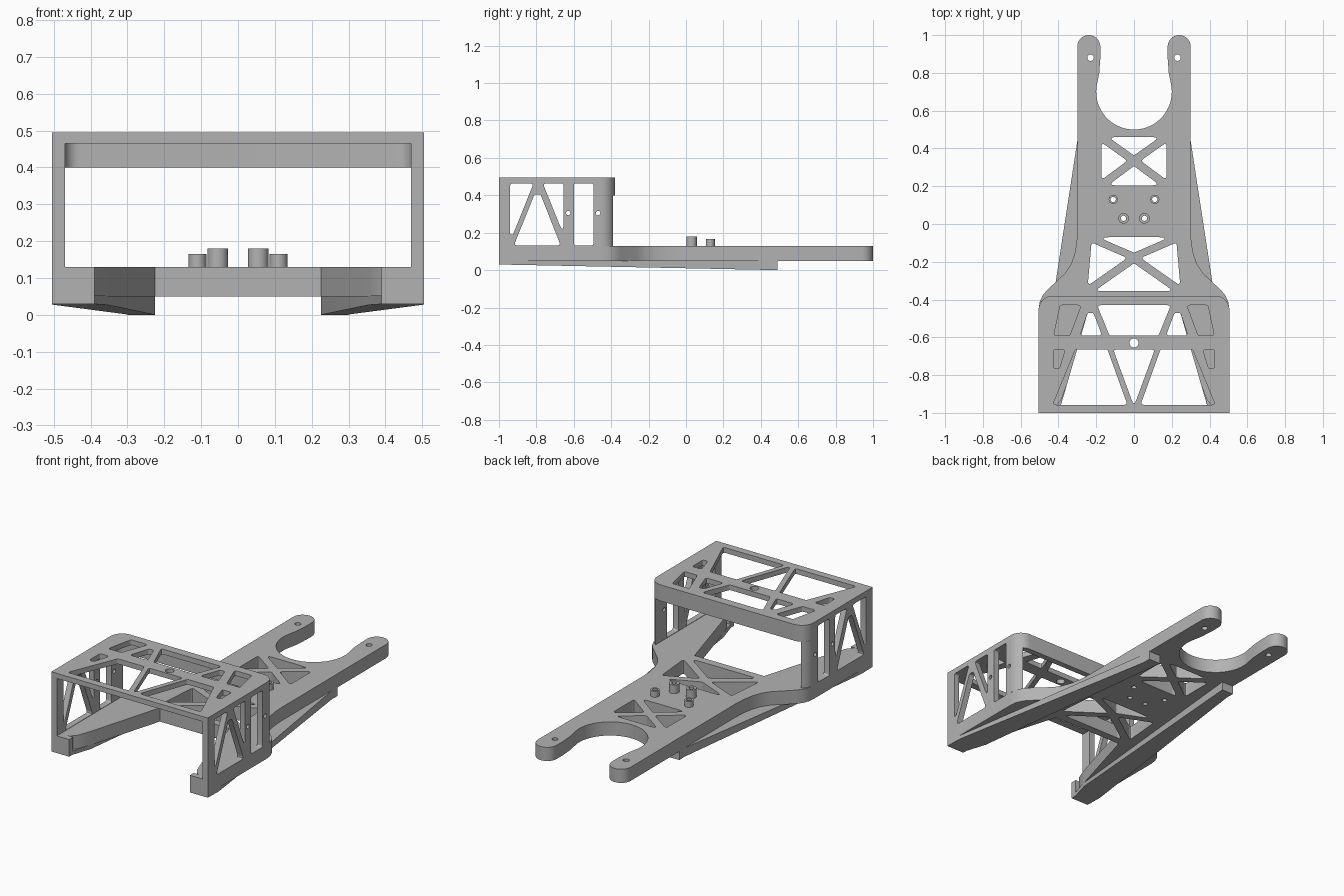
import bpy, bmesh, math
from mathutils import Matrix, Vector

if "Cube" in bpy.data.objects:
    bpy.data.objects.remove(bpy.data.objects["Cube"], do_unlink=True)

grey = bpy.data.materials.new("matte grey")
grey.use_nodes = True
grey.diffuse_color = (0.45, 0.45, 0.45, 1)
grey.node_tree.nodes["Principled BSDF"].inputs["Base Color"].default_value = grey.diffuse_color


def arc(cx, cy, r, a0, a1, n=12):
    return [(cx + r * math.cos(math.radians(a0 + (a1 - a0) * i / n)),
             cy + r * math.sin(math.radians(a0 + (a1 - a0) * i / n))) for i in range(n + 1)]


def circle(cx, cy, r):
    return arc(cx, cy, r, 0, 345, 23)


def mirror(pts):
    return [(-x, y) for x, y in pts]


def both(*shapes):
    return [s for p in shapes for s in (p, mirror(p))]


def soft(pts, r=0.012, n=4):
    """Round every corner of a polygon."""
    out = []
    for i, p in enumerate(pts):
        p = Vector(p)
        a, b = Vector(pts[i - 1]) - p, Vector(pts[(i + 1) % len(pts)]) - p
        half = a.angle(b) / 2
        d = min(r / math.tan(half), 0.45 * a.length, 0.45 * b.length)
        s, e = p + a.normalized() * d, p + b.normalized() * d
        for k in range(n + 1):
            t = k / n
            q = s * (1 - t) ** 2 + p * (2 * t * (1 - t)) + e * t * t
            out.append((q.x, q.y))
    return out


def slab(name, outline, lo, hi, holes=(), sideways=False, shape=None):
    """Extrude an outline with holes between lo and hi, along z or along x."""
    cu = bpy.data.curves.new(name, 'CURVE')
    cu.dimensions, cu.fill_mode = '2D', 'BOTH'
    cu.extrude = (hi - lo) / 2
    for pts in [outline, *holes]:
        sp = cu.splines.new('POLY')
        sp.points.add(len(pts) - 1)
        for v, (x, y) in zip(sp.points, pts):
            v.co = (x, y, 0, 1)
        sp.use_cyclic_u = True
    tmp = bpy.data.objects.new(name + " curve", cu)
    bpy.context.collection.objects.link(tmp)
    bpy.context.view_layer.update()
    dg = bpy.context.evaluated_depsgraph_get()
    me = bpy.data.meshes.new_from_object(tmp.evaluated_get(dg))
    bpy.data.objects.remove(tmp, do_unlink=True)
    me.transform(Matrix.Translation((0, 0, (lo + hi) / 2)))
    if sideways:
        me.transform(Matrix(((0, 0, 1, 0), (1, 0, 0, 0), (0, 1, 0, 0), (0, 0, 0, 1))))
    bm = bmesh.new()
    bm.from_mesh(me)
    bmesh.ops.remove_doubles(bm, verts=bm.verts, dist=1e-5)
    if shape:
        for v in bm.verts:
            v.co = shape(v.co)
    bmesh.ops.recalc_face_normals(bm, faces=bm.faces)
    bm.to_mesh(me)
    bm.free()
    me.materials.clear()
    me.materials.append(grey)
    ob = bpy.data.objects.new(name, me)
    bpy.context.collection.objects.link(ob)
    bpy.ops.object.select_all(action='DESELECT')
    ob.select_set(True)
    bpy.context.view_layer.objects.active = ob
    bpy.ops.object.shade_smooth_by_angle(angle=math.radians(30))
    return ob


def x_window(top, bottom, wt, wb, mid, g=0.028):
    """Four triangles left open by a crossed brace."""
    k = g * 1.25
    side = [(wt, top - g), (wb, bottom + g), (k, mid)]
    return both(soft(side)) + [
        soft([(-wt + k, top), (wt - k, top), (0, mid + g)]),
        soft([(-wb + k, bottom), (wb - k, bottom), (0, mid - g)])]


# Base plate: forked at the back, two arms reaching forward under the walls
half = (arc(0, 0.70, 0.2, -90, 10, 24) + [(0.184, 0.80), (0.178, 0.88)]
        + arc(0.239, 0.939, 0.061, 180, 0, 16)
        + [(0.3, -0.03), (0.304, -0.1), (0.315, -0.16), (0.335, -0.215), (0.365, -0.26),
           (0.46, -0.35), (0.485, -0.38), (0.5, -0.415), (0.505, -0.455), (0.505, -0.98),
           (0.44, -0.97), (0.41, -0.96), (0.385, -0.93), (0.355, -0.85), (0.225, -0.4)])
bosses = [(0.11, 0.13, 0.165), (0.055, 0.03, 0.18)]
holes = x_window(0.46, 0.205, 0.172, 0.172, 0.335) + x_window(-0.07, -0.355, 0.225, 0.245, -0.18)
holes += both(circle(0.23, 0.88, 0.017), *[circle(x, y, 0.014) for x, y, _ in bosses])
slab("base_plate", half + mirror(half)[::-1], 0.05, 0.13, holes)

# Top plate of the cage
R, CX, CY = 0.075, 0.43, -0.455
corner = arc(CX, CY, R, 0, 90)
edge = [(0.505, -1)] + corner
top_holes = both(
    soft([(0.39, -0.43), (0.28, -0.43), (0.34, -0.59), (0.425, -0.59)]),
    soft([(0.245, -0.47), (0.215, -0.47), (0.17, -0.59), (0.285, -0.59)]),
    soft([(0.31, -0.665), (0.14, -0.665), (0.035, -0.957), (0.43, -0.957)]),
    soft([(0.425, -0.665), (0.365, -0.665), (0.395, -0.765), (0.425, -0.765)]))
top_holes += [soft([(-0.195, -0.43), (0.195, -0.43), (0.13, -0.59), (-0.13, -0.59)]),
              soft([(-0.11, -0.665), (0.11, -0.665), (0, -0.965)]),
              circle(0, -0.63, 0.024)]
slab("top_plate", edge + mirror(edge)[::-1], 0.465, 0.495, top_holes)

# Lip hanging below the back edge of the top plate
inner = arc(CX, CY, 0.04, 0, 90)
slab("back_lip", corner + mirror(corner)[::-1] + mirror(inner) + inner[::-1], 0.4, 0.465)

wall_holes = [
    soft([(-0.94, 0.463), (-0.815, 0.463), (-0.925, 0.19), (-0.94, 0.19)]),
    soft([(-0.765, 0.463), (-0.655, 0.463), (-0.655, 0.19)]),
    soft([(-0.92, 0.132), (-0.67, 0.132), (-0.778, 0.405), (-0.81, 0.405)]),
    soft([(-0.6, 0.132), (-0.495, 0.132), (-0.495, 0.463), (-0.6, 0.463)]),
    circle(-0.63, 0.305, 0.012), circle(-0.47, 0.305, 0.012)]
wall = [(-1, 0.05), (CY, 0.05), (CY, 0.465), (-1, 0.465)]
post = [(0.47, CY)] + arc(CX, CY, R, 0, 57.8)
rail = [(0.225, 0.49), (0.3, 0.49), (0.3, 0.44), (0.495, -0.83), (0.505, -0.9),
        (0.505, -1), (0.39, -1), (0.39, -0.97), (0.355, -0.85)]
foot = [(0.39, -1), (0.505, -1), (0.505, -0.965), (0.39, -0.965)]


def slope(co):
    if co.z < 0.025:
        co.z = 0.03 * (0.49 - co.y) / 1.49
    return co


for side, s in (("left", 1), ("right", -1)):
    place = (lambda pts: pts) if s > 0 else mirror
    # Cage side with its truss openings and rounded rear post
    slab(side + "_wall", wall, min(s * 0.47, s * 0.505), max(s * 0.47, s * 0.505),
         wall_holes, sideways=True)
    slab(side + "_rear_post", place(post), 0.13, 0.4)
    # Tapered rail under the plate and foot at the front
    slab(side + "_rail", place(rail), 0, 0.052, shape=slope)
    slab(side + "_foot", place(foot), 0.05, 0.13)
    # Hollow screw bosses
    for i, (x, y, z) in enumerate(bosses):
        slab(f"{side}_boss_{i + 1}", circle(s * x, y, 0.024 + 0.004 * i), 0.125, z,
             [circle(s * x, y, 0.014)])
